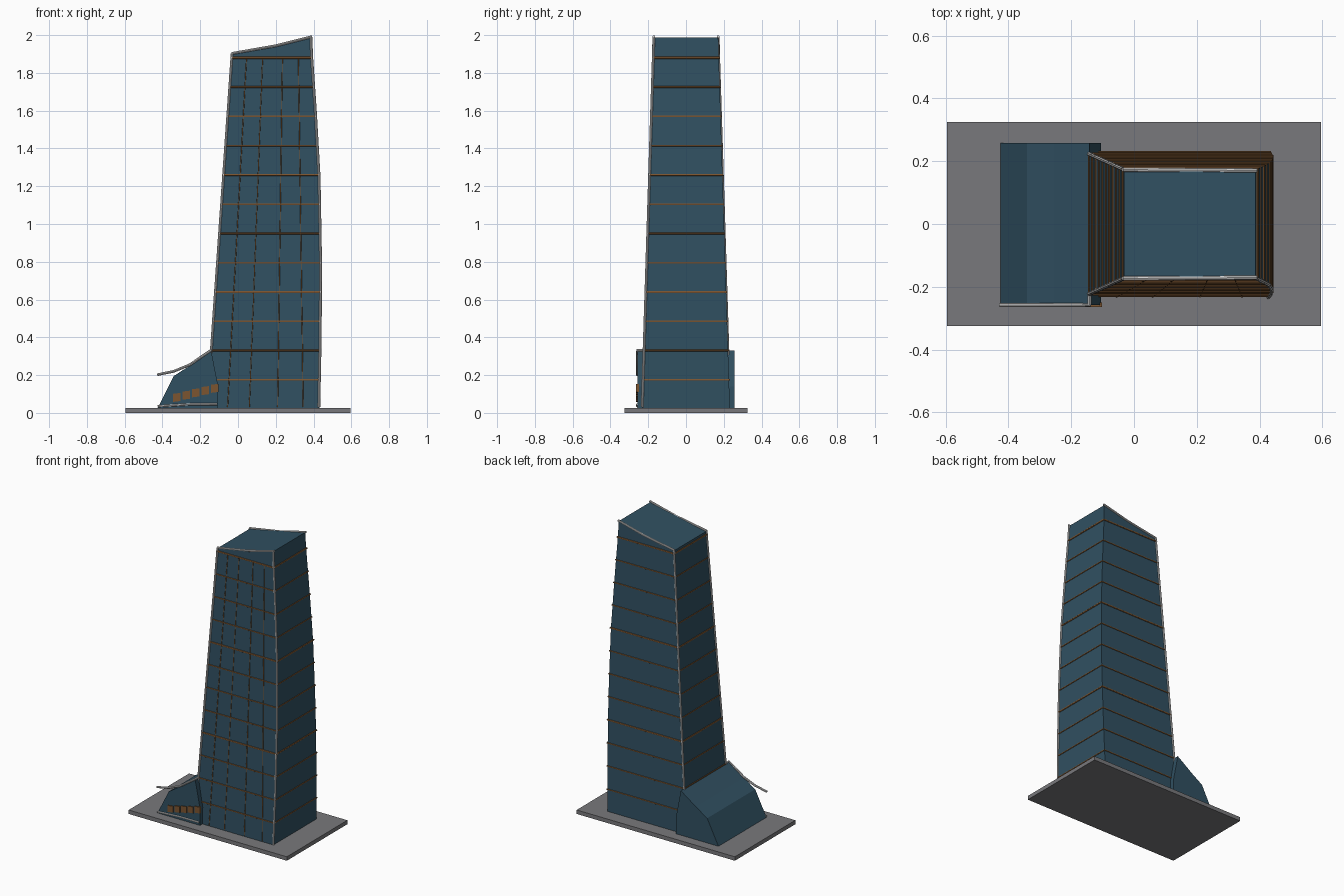
import bpy, bmesh

if "Cube" in bpy.data.objects:
    bpy.data.objects.remove(bpy.data.objects["Cube"])


def material(name, rgb):
    m = bpy.data.materials.new(name)
    m.diffuse_color = (*rgb, 1)
    m.use_nodes = True
    m.node_tree.nodes["Principled BSDF"].inputs["Base Color"].default_value = m.diffuse_color
    return m


GLASS = material("blue_glass", (0.03, 0.08, 0.12))
BRONZE = material("bronze", (0.2, 0.09, 0.03))
WHITE = material("white_trim", (0.8, 0.8, 0.78))
STONE = material("stone", (0.19, 0.19, 0.2))


def loft(name, rings, mat):
    """Closed solid through rings with equal point counts."""
    bm = bmesh.new()
    loops = [[bm.verts.new(p) for p in r] for r in rings]
    n = len(loops[0])
    for a, b in zip(loops, loops[1:]):
        for i in range(n):
            j = (i + 1) % n
            bm.faces.new((a[i], a[j], b[j], b[i]))
    bm.faces.new(loops[0])
    bm.faces.new(loops[-1])
    bmesh.ops.recalc_face_normals(bm, faces=bm.faces)
    me = bpy.data.meshes.new(name)
    bm.to_mesh(me)
    bm.free()
    ob = bpy.data.objects.new(name, me)
    bpy.context.collection.objects.link(ob)
    me.materials.append(mat)
    return ob


def tube(name, pts, radius, mat, closed=False):
    """Round bar along a path."""
    cu = bpy.data.curves.new(name, 'CURVE')
    cu.dimensions = '3D'
    cu.bevel_depth = radius
    cu.bevel_resolution = 2
    cu.use_fill_caps = True
    sp = cu.splines.new('POLY')
    sp.points.add(len(pts) - 1)
    for q, p in zip(sp.points, pts):
        q.co = (*p, 1)
    sp.use_cyclic_u = closed
    cu.materials.append(mat)
    ob = bpy.data.objects.new(name, cu)
    bpy.context.collection.objects.link(ob)
    bpy.ops.object.select_all(action='DESELECT')
    bpy.context.view_layer.objects.active = ob
    ob.select_set(True)
    bpy.ops.object.convert(target='MESH')
    bpy.ops.object.shade_smooth_by_angle()
    return ob


# Tower outline as a function of height
RIGHT = [(0.0, 0.428), (0.4, 0.436), (0.8, 0.438), (1.25, 0.43),
         (1.6, 0.41), (1.88, 0.391), (2.0, 0.386)]


def left_x(z):
    return -0.142 + (z - 0.33) * 0.07


def right_x(z):
    for (z0, x0), (z1, x1) in zip(RIGHT, RIGHT[1:]):
        if z <= z1:
            return x0 + (x1 - x0) * (z - z0) / (z1 - z0)


def half_y(z):
    return 0.233 - 0.0315 * z


def ring(zl, zr, out=0.0):
    l, r = left_x(zl) - out, right_x(zr) + out
    yl, yr = half_y(zl) + out, half_y(zr) + out
    return [(l, -yl, zl), (r, -yr, zr), (r, yr, zr), (l, yl, zl)]


# Base plate
loft("base_plate", [[(x, y, z) for x, y in ((-0.595, -0.325), (0.595, -0.325),
     (0.595, 0.325), (-0.595, 0.325))] for z in (0, 0.027)], STONE)

# Tower with a sloping roof
FLOORS = [0.175 + 0.155 * i for i in range(12)]
ROOF_L, ROOF_R = 1.9, 1.988
loft("tower", [ring(z, z) for z in [0.027] + FLOORS] + [ring(ROOF_L, ROOF_R)], GLASS)

# Floor bands
for i, z in enumerate(FLOORS):
    tube(f"floor_band_{i + 1}", ring(z, z, 0.002),
         0.006 if i in (3, 7, 11) else 0.0045, BRONZE, True)

# Thin vertical mullions on the front
for i, (xb, xt) in enumerate(((-0.055, 0.045), (0.06, 0.13), (0.21, 0.235), (0.345, 0.32))):
    tube(f"front_mullion_{i + 1}", [(xb, -half_y(0.03), 0.03), (xt, -half_y(1.88), 1.88)],
         0.0025, BRONZE)

# White edge trims on corners and roof
STEPS = [0.03, 0.4, 0.8, 1.25, 1.6, 1.88]
for side, s in (("front", -1), ("back", 1)):
    tube(f"{side}_left_corner_trim",
         [(left_x(z), s * half_y(z), z) for z in (0.03, ROOF_L + 0.002)], 0.007, WHITE)
    tube(f"{side}_roof_trim",
         [(left_x(ROOF_L) - 0.002, s * half_y(ROOF_L), ROOF_L + 0.003),
          (0.2, s * half_y(1.94), 1.944),
          (right_x(ROOF_R) + 0.006, s * half_y(ROOF_R), ROOF_R + 0.004)], 0.007, WHITE)
tube("front_right_corner_trim",
     [(right_x(z), -half_y(z), z) for z in STEPS + [ROOF_R]], 0.007, WHITE)

# Entrance podium
PROFILE = [(-0.425, 0.027), (-0.34, 0.195), (-0.255, 0.25), (-0.142, 0.33), (-0.105, 0.14),
           (-0.105, 0.027)]
loft("podium", [[(x, y, z) for x, z in PROFILE] for y in (-0.258, 0.258)], GLASS)
tube("canopy_rail", [(-0.428, -0.258, 0.202), (-0.34, -0.258, 0.22), (-0.255, -0.258, 0.255),
     (-0.19, -0.258, 0.3), (-0.142, -0.258, 0.332), (-0.142, -half_y(0.33), 0.332)],
     0.007, WHITE)
tube("podium_foot_rail", [(-0.425, -0.258, 0.035), (-0.26, -0.258, 0.045),
     (-0.112, -0.258, 0.046)], 0.006, WHITE)

# Rising row of podium windows
for i in range(5):
    x, z = -0.345 + i * 0.0505, 0.058 + i * 0.012
    w = [(x, z), (x + 0.041, z + 0.005), (x + 0.041, z + 0.048), (x, z + 0.043)]
    loft(f"podium_window_{i + 1}", [[(a, y, b) for a, b in w] for y in (-0.264, -0.25)], BRONZE)
